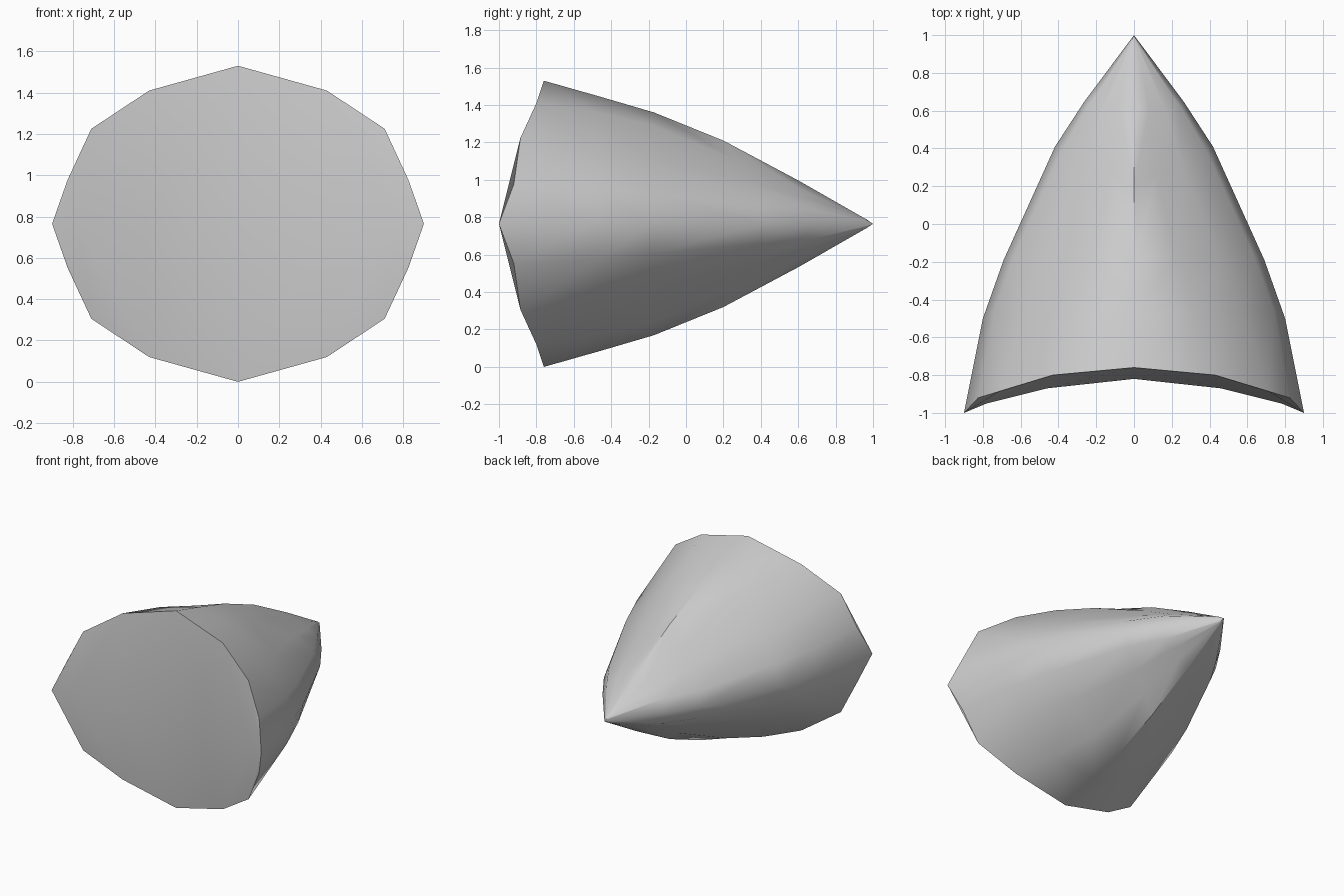
import bpy, bmesh

if "Cube" in bpy.data.objects:
    bpy.data.objects.remove(bpy.data.objects["Cube"])

MID = 0.765  # height of the symmetry plane

# Quarter cross-sections (x, y, z above mid), crown to side, from rear rim to tip
rings = [
    [(0, -.76, .765), (.43, -.80, .645), (.71, -.885, .46), (.825, -.92, .213), (.90, -1.0, 0)],
    [(0, -.46, .68), (.33, -.48, .598), (.58, -.47, .36), (.74, -.46, .187), (.80, -.50, 0)],
    [(0, -.17, .595), (.22, -.18, .525), (.45, -.18, .33), (.635, -.17, .160), (.69, -.19, 0)],
    [(0, .20, .445), (.12, .265, .342), (.25, .33, .225), (.38, .395, .105), (.418, .41, 0)],
    [(0, .60, .232), (.08, .605, .19), (.165, .61, .145), (.245, .62, .097), (.265, .645, 0)],
    [(0, .95, .03), (.006, .955, .029), (.012, .96, .027), (.014, .965, .02), (0, 1.0, 0)],
]
# Middle row of the slightly bulging rear face
rear_mid = [(0, -.82, 0), (.46, -.87, 0), (.78, -.95, 0)]

bm = bmesh.new()


def face(pts, sx, sz):
    bm.faces.new([bm.verts.new((x * sx, y, z * sz + MID)) for x, y, z in pts])


for sx in (1, -1):
    for sz in (1, -1):
        # Tapering skin
        for a, b in zip(rings, rings[1:]):
            for i in range(4):
                face([a[i], a[i + 1], b[i + 1], b[i]], sx, sz)
        # Tip closure
        face(rings[-1], sx, sz)
        # Rear face
        r = rings[0]
        for i in range(2):
            face([r[i], r[i + 1], rear_mid[i + 1], rear_mid[i]], sx, sz)
        face([r[2], r[3], r[4], rear_mid[2]], sx, sz)

bmesh.ops.remove_doubles(bm, verts=bm.verts[:], dist=0.0005)
bmesh.ops.dissolve_degenerate(bm, dist=0.0005, edges=bm.edges[:])
bmesh.ops.recalc_face_normals(bm, faces=bm.faces[:])

mesh = bpy.data.meshes.new("pointed_shell")
bm.to_mesh(mesh)
bm.free()
shell = bpy.data.objects.new("pointed_shell", mesh)
bpy.context.collection.objects.link(shell)
bpy.context.view_layer.objects.active = shell
shell.select_set(True)
bpy.ops.object.shade_smooth_by_angle(angle=0.75)
